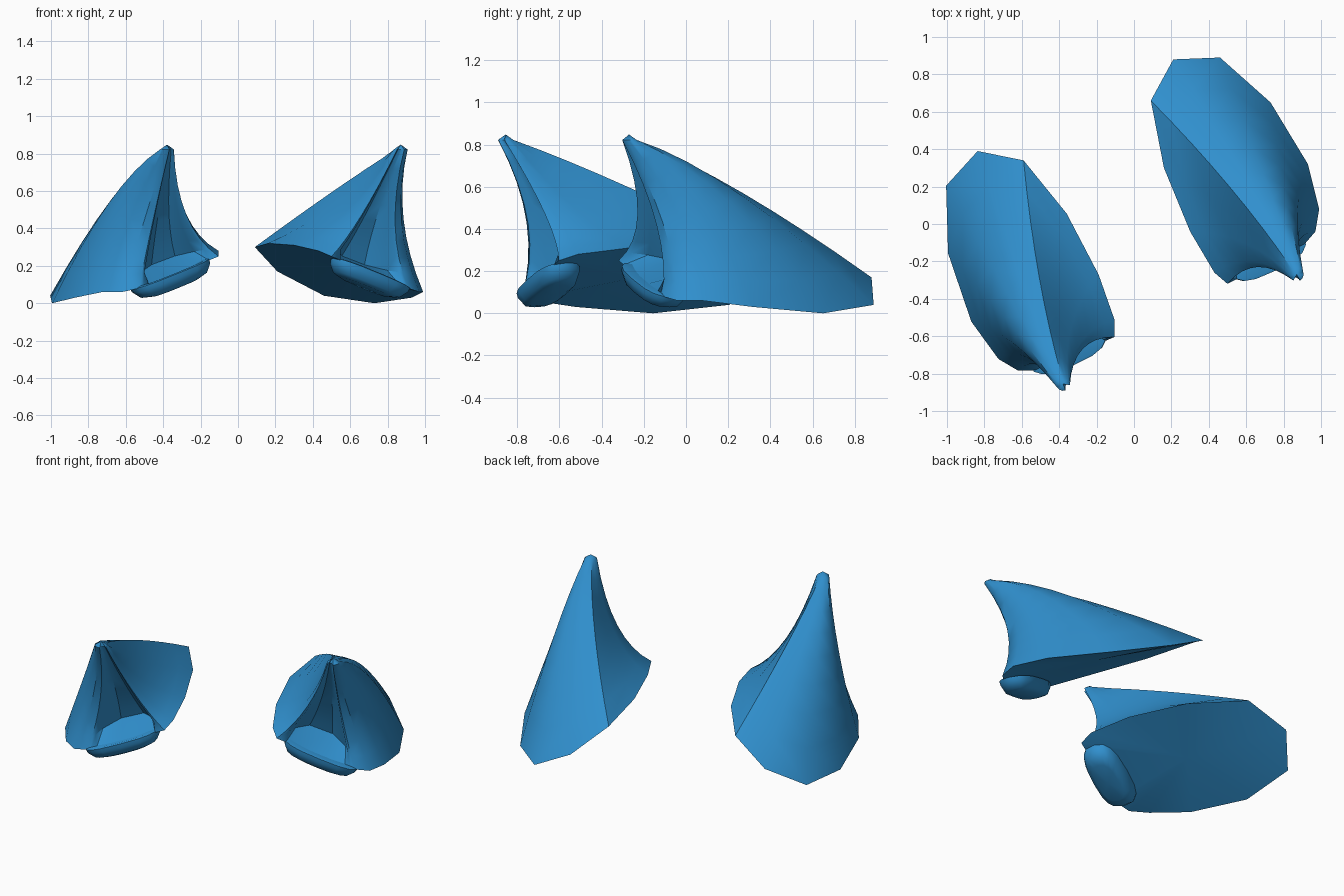
import bpy, bmesh, math
from mathutils import Vector, Matrix

cube = bpy.data.objects.get("Cube")
if cube:
    bpy.data.objects.remove(cube, do_unlink=True)

blue = bpy.data.materials.new("bright blue")
blue.use_nodes = True
COLOUR = (0.03, 0.28, 0.62, 1)
blue.diffuse_color = COLOUR
blue.node_tree.nodes["Principled BSDF"].inputs["Base Color"].default_value = COLOUR

ROWS = 8
TIP = Vector((0.87, -0.27, 0.848))
TIP_RADIUS = 0.037
BASE_CENTRE = Vector((0.54, 0.30, 0.17))
BACKWARD = Vector((-0.45, 0.89, 0.0))

# Rim point and halfway point of each rib, from the outer mouth edge round the back
RIBS = [
    ((.91, -.11, .08), (.84, -.14, .42)),
    ((.97, -.04, .06), (.875, -.11, .43)),
    ((.99, .08, .06), (.885, -.03, .45)),
    ((.93, .32, .03), (.875, .08, .48)),
    ((.73, .65, .00), (.80, .20, .53)),
    ((.46, .89, .04), (.69, .27, .555)),
    ((.21, .88, .17), (.58, .27, .57)),
    ((.09, .66, .30), (.51, .20, .60)),
    ((.16, .30, .32), (.54, .04, .54)),
    ((.30, -.04, .31), (.59, -.10, .50)),
    ((.43, -.26, .28), (.63, -.20, .48)),
    ((.50, -.32, .25), (.66, -.23, .47)),
]
# Position across the mouth and relative depth of the hollow
HOLLOW = [(.05, .03), (.12, .22), (.30, .46), (.65, .46), (.88, .22), (.95, .03)]


def rib_point(index, t):
    """Curve from the rim through the halfway point to the blunt tip."""
    start, mid = (Vector(p) for p in RIBS[index])
    angle = math.radians(-60 + 300 * index / (len(RIBS) - 1))
    end = TIP + Vector((math.cos(angle), math.sin(angle), -0.7)) * TIP_RADIUS
    control = 2 * mid - (start + end) / 2
    return start.lerp(control, t).lerp(control.lerp(end, t), t)


def loft(bm, rings, first, last):
    """Skin closed rings and cap both ends with a fan to a point."""
    loops = [[bm.verts.new(p) for p in ring] for ring in rings]
    n = len(loops[0])
    for a, b in zip(loops, loops[1:]):
        for i in range(n):
            j = (i + 1) % n
            bm.faces.new((a[i], a[j], b[j], b[i]))
    for loop, point in ((loops[0], first), (loops[-1], last)):
        centre = bm.verts.new(point)
        for i in range(n):
            bm.faces.new((loop[i], loop[(i + 1) % n], centre))


def finish(name, bm, placement):
    bm.transform(placement)
    bmesh.ops.recalc_face_normals(bm, faces=bm.faces)
    mesh = bpy.data.meshes.new(name)
    bm.to_mesh(mesh)
    bm.free()
    mesh.materials.append(blue)
    obj = bpy.data.objects.new(name, mesh)
    bpy.context.collection.objects.link(obj)
    bpy.ops.object.select_all(action='DESELECT')
    obj.select_set(True)
    bpy.context.view_layer.objects.active = obj
    bpy.ops.object.shade_smooth_by_angle(angle=math.radians(40))


def ear_shell(name, placement):
    bm = bmesh.new()
    rings = []
    for k in range(ROWS + 1):
        ring = [rib_point(i, k / ROWS) for i in range(len(RIBS))]
        outer, inner = ring[0], ring[-1]
        # The lowest row stays straight, so the hollow gets a sloping floor
        width = (outer - inner).length if k else 0
        for across, depth in HOLLOW:
            ring.append(inner.lerp(outer, across) + BACKWARD * depth * width)
        rings.append(ring)
    loft(bm, rings, BASE_CENTRE, TIP)
    finish(name, bm, placement)


def mouth_lip(name, placement):
    """Rounded dish that closes the foot of the mouth."""
    bm = bmesh.new()
    centre = Vector((0.70, -0.155, 0.135))
    along = Vector((0.41, 0.20, -0.17)).normalized()
    up = BACKWARD.cross(along).normalized()
    if up.z < 0:
        up = -up
    back = up.cross(along)

    def ring(scale, height):
        points = []
        for i in range(16):
            a = math.tau * i / 16
            c, s = math.cos(a), math.sin(a)
            x = math.copysign(abs(c) ** 0.7, c) * 0.235 * scale
            y = math.copysign(abs(s) ** 0.7, s) * 0.11 * scale
            points.append(centre + along * x + back * y + up * height)
        return points

    rings = [ring(.60, -.055), ring(.84, -.04), ring(.98, .0), ring(1, .025), ring(.90, .03)]
    loft(bm, rings, centre - up * .055, centre + up * .015)
    finish(name, bm, placement)


# The right ear is a mirrored and turned copy of the left one
right = (Matrix.Translation((-0.027, -0.015, 0))
         @ Matrix.Rotation(math.radians(50), 4, 'Z')
         @ Matrix.Scale(-1, 4, (1, 0, 0)))
for side, placement in (("left", Matrix.Identity(4)), ("right", right)):
    ear_shell(side + "_ear_shell", placement)
    mouth_lip(side + "_ear_lip", placement)
